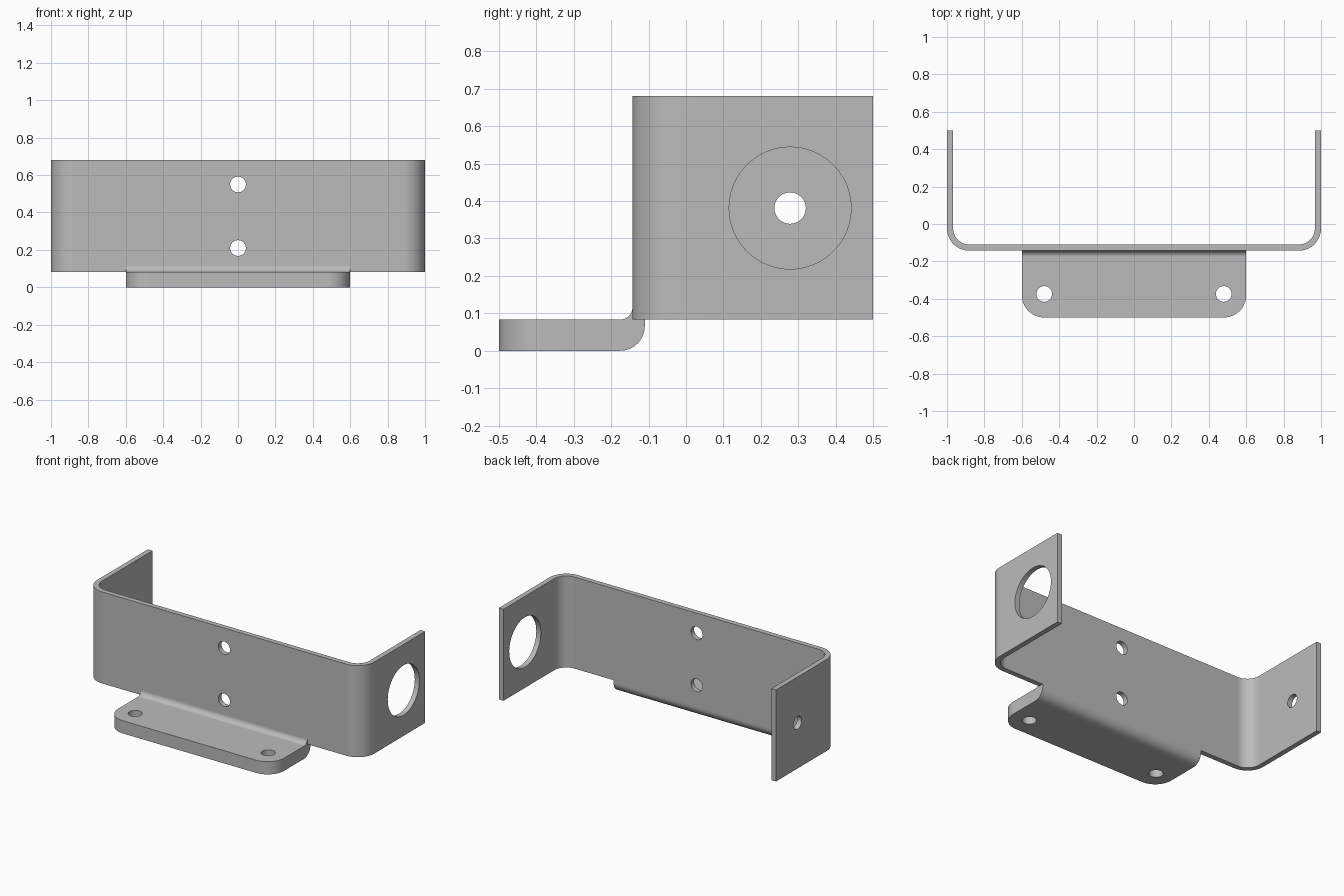
import bpy, bmesh
from math import sin, cos, pi, radians
from mathutils import Vector, Matrix

if "Cube" in bpy.data.objects:
    bpy.data.objects.remove(bpy.data.objects["Cube"], do_unlink=True)

steel = bpy.data.materials.new("grey steel")
steel.use_nodes = True
GREY = (0.5, 0.5, 0.5, 1)
steel.diffuse_color = GREY
steel.node_tree.nodes["Principled BSDF"].inputs["Base Color"].default_value = GREY


def arc(cx, cy, r, start, end, steps=14):
    angles = [radians(start + (end - start) * i / steps) for i in range(steps + 1)]
    return [(cx + r * cos(a), cy + r * sin(a)) for a in angles]


def extruded(name, points, offset, round_edges=None, radius=0):
    """Extrude a closed 3D outline, then round the edges picked by a rule."""
    bm = bmesh.new()
    face = bm.faces.new([bm.verts.new(p) for p in points])
    new = bmesh.ops.extrude_face_region(bm, geom=[face])["geom"]
    bmesh.ops.translate(bm, vec=offset, verts=[v for v in new if isinstance(v, bmesh.types.BMVert)])
    if round_edges:
        bmesh.ops.bevel(bm, geom=[e for e in bm.edges if round_edges(e)], offset=radius,
                        segments=14, profile=0.5, affect='EDGES')
    bmesh.ops.recalc_face_normals(bm, faces=bm.faces)
    mesh = bpy.data.meshes.new(name)
    bm.to_mesh(mesh)
    bm.free()
    mesh.materials.append(steel)
    obj = bpy.data.objects.new(name, mesh)
    bpy.context.collection.objects.link(obj)
    return obj


def activate(obj):
    bpy.ops.object.select_all(action='DESELECT')
    obj.select_set(True)
    bpy.context.view_layer.objects.active = obj


def drill(obj, centre, axis, radius, depth=0.3):
    """Cut a round through hole along the given axis."""
    turn = Vector((0, 0, 1)).rotation_difference(Vector(axis)).to_matrix().to_4x4()
    bm = bmesh.new()
    bmesh.ops.create_cone(bm, cap_ends=True, segments=48, radius1=radius, radius2=radius,
                          depth=depth, matrix=Matrix.Translation(centre) @ turn)
    mesh = bpy.data.meshes.new("hole_cutter")
    bm.to_mesh(mesh)
    bm.free()
    mesh.materials.append(steel)
    cutter = bpy.data.objects.new("hole_cutter", mesh)
    cutter.hide_render = True
    bpy.context.collection.objects.link(cutter)
    mod = obj.modifiers.new("hole", 'BOOLEAN')
    mod.operation = 'DIFFERENCE'
    mod.solver = 'EXACT'
    mod.object = cutter
    activate(obj)
    bpy.ops.object.modifier_apply(modifier=mod.name)
    bpy.data.objects.remove(cutter, do_unlink=True)


def finish(obj):
    activate(obj)
    bpy.ops.object.shade_smooth_by_angle(angle=radians(30))
    mod = obj.modifiers.new("flat faces", 'WEIGHTED_NORMAL')
    mod.keep_sharp = True


# Bent U-shaped plate
FRONT, BACK, LOW, HIGH = -0.143, 0.5, 0.083, 0.68
SHEET, BEND = 0.033, 0.12
cx, cy = 1 - BEND, FRONT + BEND
right_half = ([(0, FRONT)] + arc(cx, cy, BEND, -90, 0) + [(1, BACK), (1 - SHEET, BACK)]
              + arc(cx, cy, BEND - SHEET, 0, -90) + [(0, FRONT + SHEET)])
left_half = [(-x, y) for x, y in reversed(right_half[1:-1])]
bracket = extruded("bent_bracket", [(x, y, LOW) for x, y in right_half + left_half],
                   (0, 0, HIGH - LOW))
for z in (0.21, 0.55):
    drill(bracket, (0, FRONT, z), (0, 1, 0), 0.042)
drill(bracket, (1, 0.278, 0.381), (1, 0, 0), 0.163)
drill(bracket, (-1, 0.278, 0.381), (1, 0, 0), 0.042)
finish(bracket)

# Thick mounting foot with a curved bend up into the plate
HALF, FILLET = 0.6, 0.033
by, bz = FRONT - FILLET, LOW + FILLET
side = ([(-BACK, 0)] + arc(by, by - by + 0.066, 0.066, -90, 0)
        + [(FRONT + SHEET, LOW), (FRONT, LOW)]
        + arc(by, bz, FILLET, 0, -90) + [(-BACK, LOW)])


def front_corner(edge):
    return all(abs(v.co.y + BACK) < 1e-4 for v in edge.verts) and \
        abs(edge.verts[0].co.x - edge.verts[1].co.x) < 1e-4


foot = extruded("mounting_foot", [(-HALF, y, z) for y, z in side], (2 * HALF, 0, 0),
                front_corner, 0.12)
for s in (-1, 1):
    drill(foot, (s * 0.48, -0.374, LOW / 2), (0, 0, 1), 0.042)
finish(foot)
